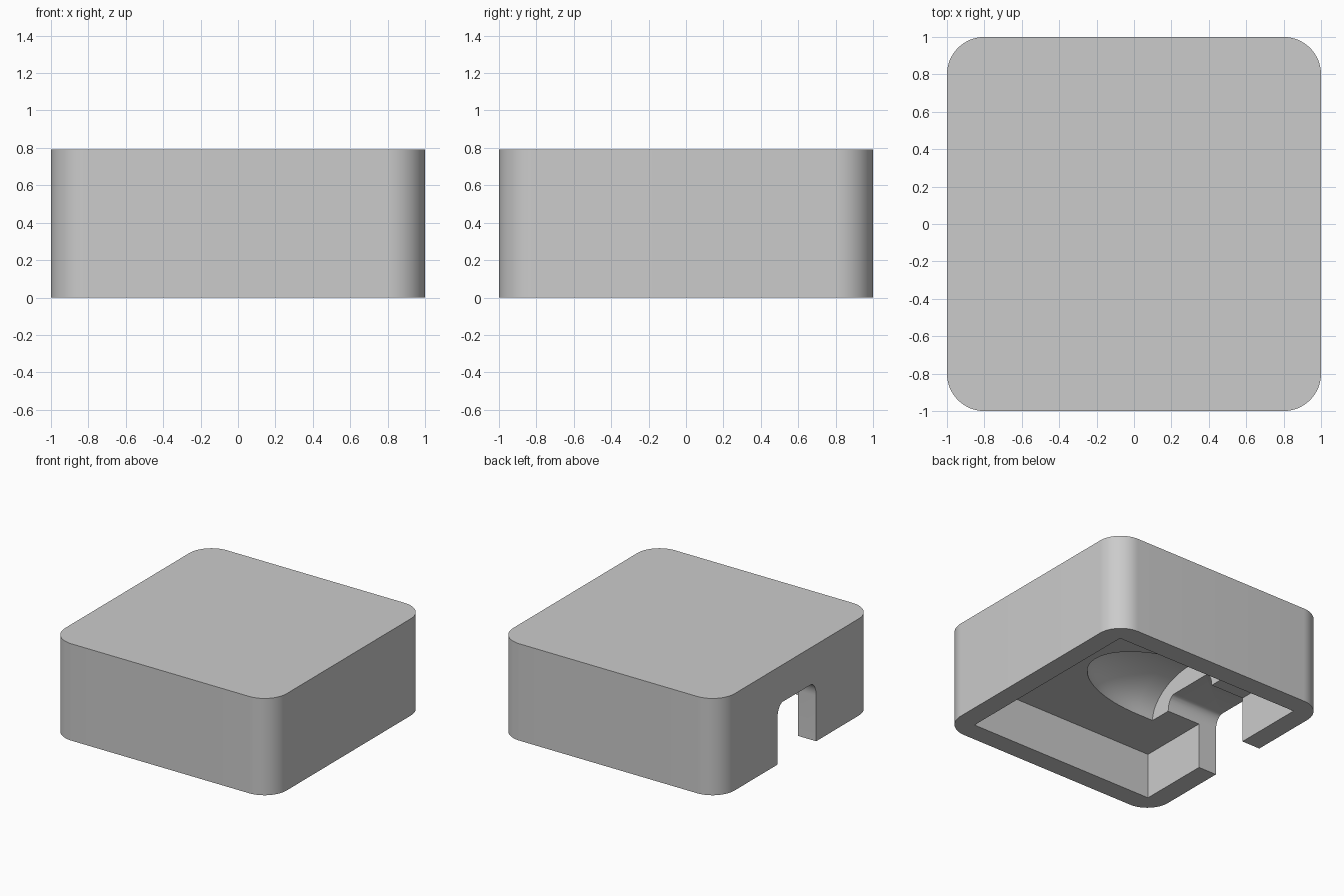
import bpy
import bmesh
from math import sin, cos, pi, radians
from mathutils import Matrix

cube = bpy.data.objects.get("Cube")
if cube:
    bpy.data.objects.remove(cube, do_unlink=True)

HEIGHT, CEILING = 0.79, 0.37
grey = bpy.data.materials.new("plain_grey")
grey.use_nodes = True
grey.diffuse_color = (0.6, 0.6, 0.6, 1)
grey.node_tree.nodes["Principled BSDF"].inputs["Base Color"].default_value = (0.6, 0.6, 0.6, 1)


def finish(bm, name):
    bmesh.ops.recalc_face_normals(bm, faces=bm.faces)
    mesh = bpy.data.meshes.new(name)
    bm.to_mesh(mesh)
    bm.free()
    mesh.materials.append(grey)
    obj = bpy.data.objects.new(name, mesh)
    bpy.context.collection.objects.link(obj)
    return obj


def prism(name, outline, offset):
    """Extrude a closed outline of 3D points along an offset."""
    bm = bmesh.new()
    face = bm.faces.new([bm.verts.new(p) for p in outline])
    moved = bmesh.ops.extrude_face_region(bm, geom=[face])["geom"]
    bmesh.ops.translate(bm, vec=offset,
                        verts=[v for v in moved if isinstance(v, bmesh.types.BMVert)])
    return finish(bm, name)


def rounded_square(half, radius, steps=16):
    c = half - radius
    points = []
    for k, (sx, sy) in enumerate([(1, 1), (-1, 1), (-1, -1), (1, -1)]):
        for i in range(steps + 1):
            a = (k + i / steps) * pi / 2
            points.append((sx * c + radius * cos(a), sy * c + radius * sin(a), 0))
    return points


# Outer block with rounded upright corners
body = prism("housing", rounded_square(1, 0.2), (0, 0, HEIGHT))

# Square cavity open at the bottom
w = 0.837
cavity = prism("cavity_cutter", [(-w, -w, -0.1), (w, -w, -0.1), (w, w, -0.1), (-w, w, -0.1)],
               (0, 0, CEILING + 0.1))

# Oval pocket in the ceiling: short straight barrel with a rounded nose
start, nose, length = -0.54, -0.39, 0.76
bm = bmesh.new()
profile = [(start, 0), (start, 1)]
profile += [(nose + length * sin(i * pi / 40), cos(i * pi / 40)) for i in range(20)]
profile.append((nose + length, 0))
verts = [bm.verts.new((x, r, 0)) for x, r in profile]
edges = [bm.edges.new(pair) for pair in zip(verts, verts[1:])]
bmesh.ops.spin(bm, geom=verts + edges, cent=(0, 0, 0), axis=(1, 0, 0),
               angle=2 * pi, steps=64, use_duplicate=False)
bmesh.ops.remove_doubles(bm, verts=bm.verts, dist=0.0005)
bmesh.ops.transform(bm, verts=bm.verts,
                    matrix=Matrix.Translation((0, 0, CEILING)) @ Matrix.Diagonal((1, 0.43, 0.28, 1)))
pocket = finish(bm, "pocket_cutter")

# Cable channel through the side wall, flat on top with eased shoulders
side = [(0.18 + 0.07 * cos(a), CEILING + 0.117 * sin(a)) for a in (i * pi / 20 for i in range(11))]
section = [(0.25, -0.1)] + side
section += [(-y, z) for y, z in reversed(section)]
channel = prism("channel_cutter", [(-1.1, y, z) for y, z in section], (0.65, 0, 0))

# Cut the hollows, then discard the cutters
for cutter in (cavity, pocket, channel):
    mod = body.modifiers.new(cutter.name, "BOOLEAN")
    mod.operation, mod.solver, mod.object = "DIFFERENCE", "EXACT", cutter
    cutter.hide_render = True
bpy.context.view_layer.update()
evaluated = body.evaluated_get(bpy.context.evaluated_depsgraph_get())
body.data = bpy.data.meshes.new_from_object(evaluated)
body.modifiers.clear()
for cutter in (cavity, pocket, channel):
    bpy.data.objects.remove(cutter, do_unlink=True)

bpy.ops.object.select_all(action="DESELECT")
body.select_set(True)
bpy.context.view_layer.objects.active = body
bpy.ops.object.shade_smooth_by_angle(angle=radians(30))
